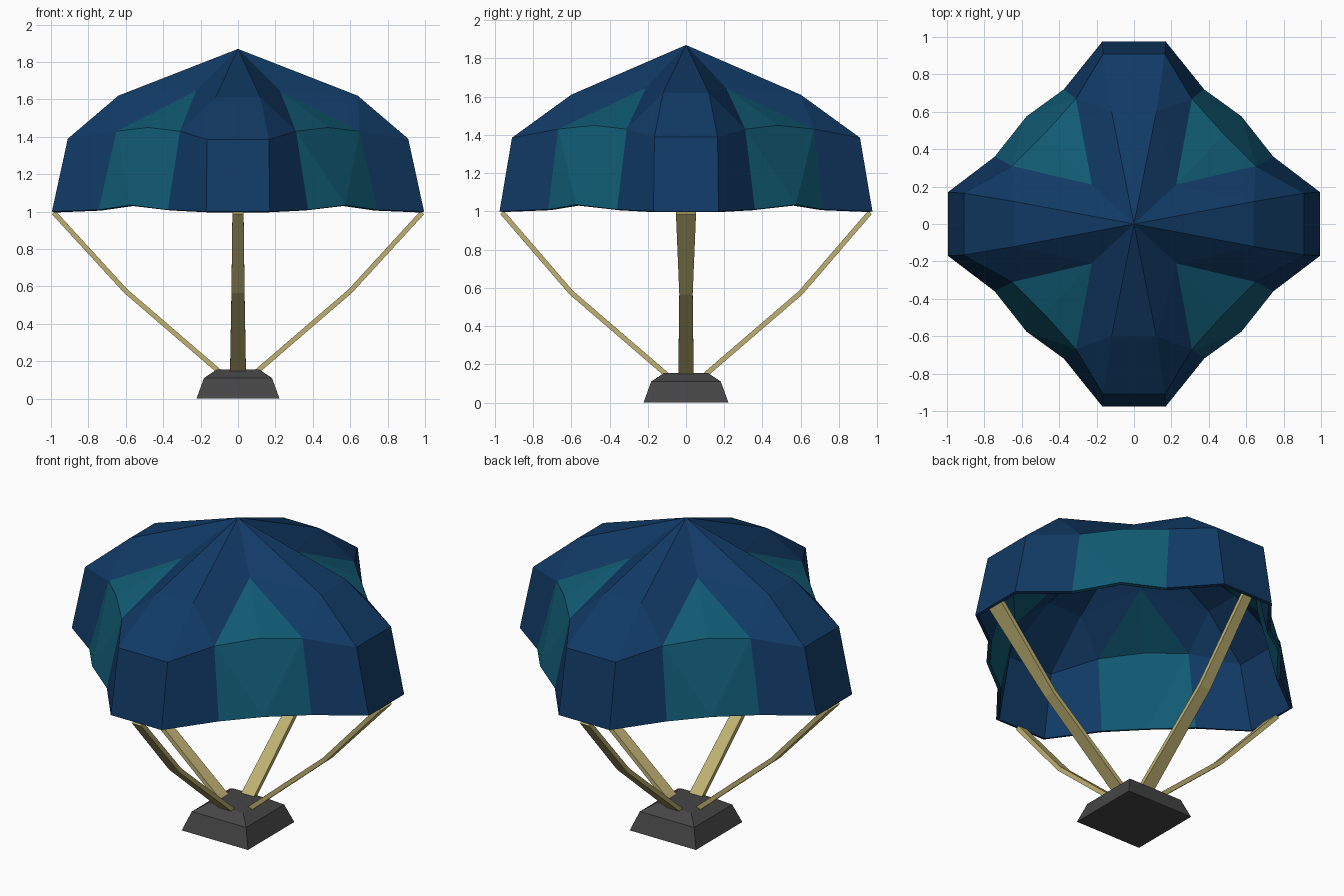
import bpy, bmesh
from mathutils import Vector

if "Cube" in bpy.data.objects:
    bpy.data.objects.remove(bpy.data.objects["Cube"])


def material(name, rgb):
    m = bpy.data.materials.new(name)
    m.diffuse_color = (*rgb, 1)
    m.use_nodes = True
    m.node_tree.nodes["Principled BSDF"].inputs["Base Color"].default_value = m.diffuse_color
    return m


blue = material("navy cloth", (0.0055, 0.042, 0.130))
teal = material("teal cloth", (0.0055, 0.105, 0.175))
tan = material("tan strap", (0.52, 0.44, 0.17))
grey = material("dark grey crate", (0.06, 0.06, 0.06))


def finish(bm, name, mats):
    bmesh.ops.remove_doubles(bm, verts=bm.verts, dist=0.0005)
    bmesh.ops.recalc_face_normals(bm, faces=bm.faces)
    me = bpy.data.meshes.new(name)
    ob = bpy.data.objects.new(name, me)
    for m in mats:
        me.materials.append(m)
    bm.to_mesh(me)
    bm.free()
    bpy.context.collection.objects.link(ob)
    return ob


# Canopy: four raised navy lobes with sunken teal panels on the diagonals
APEX = (0, 0, 1.87)
lobe_x = [(0.64, 0.12, 1.62), (0.91, 0.165, 1.39), (0.995, 0.17, 1.0)]
lobe_y = [(0.12, 0.60, 1.61), (0.165, 0.91, 1.385), (0.17, 0.975, 1.0)]
T = (0.225, 0.21, 1.645)                          # valley point
MX, MC, MY = (0.65, 0.31, 1.43), (0.48, 0.48, 1.45), (0.31, 0.67, 1.43)
RX, RC, RY = (0.745, 0.36, 1.01), (0.575, 0.575, 1.035), (0.375, 0.72, 1.01)

bm = bmesh.new()


def face(points, sx, sy, mat):
    f = bm.faces.new([bm.verts.new((x * sx, y * sy, z)) for x, y, z in points])
    f.material_index = mat


for sx in (1, -1):
    for sy in (1, -1):
        # navy flanks of the two neighbouring lobes
        for lobe, m, r in ((lobe_x, MX, RX), (lobe_y, MY, RY)):
            face((APEX, lobe[0], T), sx, sy, 0)
            face((T, lobe[0], m), sx, sy, 0)
            face((lobe[0], lobe[1], m), sx, sy, 0)
            face((m, lobe[1], lobe[2], r), sx, sy, 0)
            # teal panel, folded into a fan at the rim
            face((T, m, MC), sx, sy, 1)
            face((m, r, RC), sx, sy, 1)
            face((m, RC, MC), sx, sy, 1)

# centre strips of the lobes
for lobe, mirror in ((lobe_x, (1, -1, 1)), (lobe_y, (-1, 1, 1))):
    other = [tuple(a * b for a, b in zip(p, mirror)) for p in lobe]
    for s in (1, -1):
        face((APEX, lobe[0], other[0]), s, s, 0)
        for i in range(2):
            face((lobe[i], lobe[i + 1], other[i + 1], other[i]), s, s, 0)

bmesh.ops.remove_doubles(bm, verts=bm.verts, dist=0.0005)
bmesh.ops.recalc_face_normals(bm, faces=bm.faces)
canopy = finish(bm, "canopy", (blue, teal))
if sum(p.normal.z * p.area for p in canopy.data.polygons) < 0:
    canopy.data.flip_normals()
solid = canopy.modifiers.new("cloth thickness", "SOLIDIFY")
solid.thickness = 0.02
solid.offset = -1

# Straps: bent flat bars from the lobe rims to the crate
def strap(name, direction, path, widths, thick=0.026):
    d = Vector(direction)
    side = Vector((-d.y, d.x, 0))
    pts = [d * r + Vector((0, 0, z)) for r, z in path]
    b = bmesh.new()
    rings = []
    for i, p in enumerate(pts):
        along = (pts[min(i + 1, len(pts) - 1)] - pts[max(i - 1, 0)]).normalized()
        n = along.cross(side).normalized() * thick / 2
        w = side * widths[i] / 2
        rings.append([b.verts.new(p + q) for q in (w + n, w - n, -w - n, -w + n)])
    for r0, r1 in zip(rings, rings[1:]):
        for i in range(4):
            j = (i + 1) % 4
            b.faces.new((r0[i], r0[j], r1[j], r1[i]))
    b.faces.new(rings[0])
    b.faces.new(rings[-1])
    finish(b, name, (tan,))


for s, a, c in ((1, "right", "back"), (-1, "left", "front")):
    strap(a + "_strap", (s, 0, 0), [(0.10, 0.145), (0.60, 0.575), (0.985, 0.995)],
          (0.08, 0.07, 0.105))
    strap(c + "_strap", (0, s, 0), [(0.10, 0.145), (0.60, 0.575), (0.962, 0.995)],
          (0.085, 0.07, 0.06))

# Crate: stacked square outline, tapering towards the top
bm = bmesh.new()
rings = [[bm.verts.new((x * h, y * h, z)) for x, y in ((1, 1), (-1, 1), (-1, -1), (1, -1))]
         for h, z in ((0.222, 0), (0.182, 0.11), (0.115, 0.155))]
for r0, r1 in zip(rings, rings[1:]):
    for i in range(4):
        j = (i + 1) % 4
        bm.faces.new((r0[i], r0[j], r1[j], r1[i]))
bm.faces.new(rings[0])
bm.faces.new(rings[-1])
finish(bm, "crate", (grey,))
